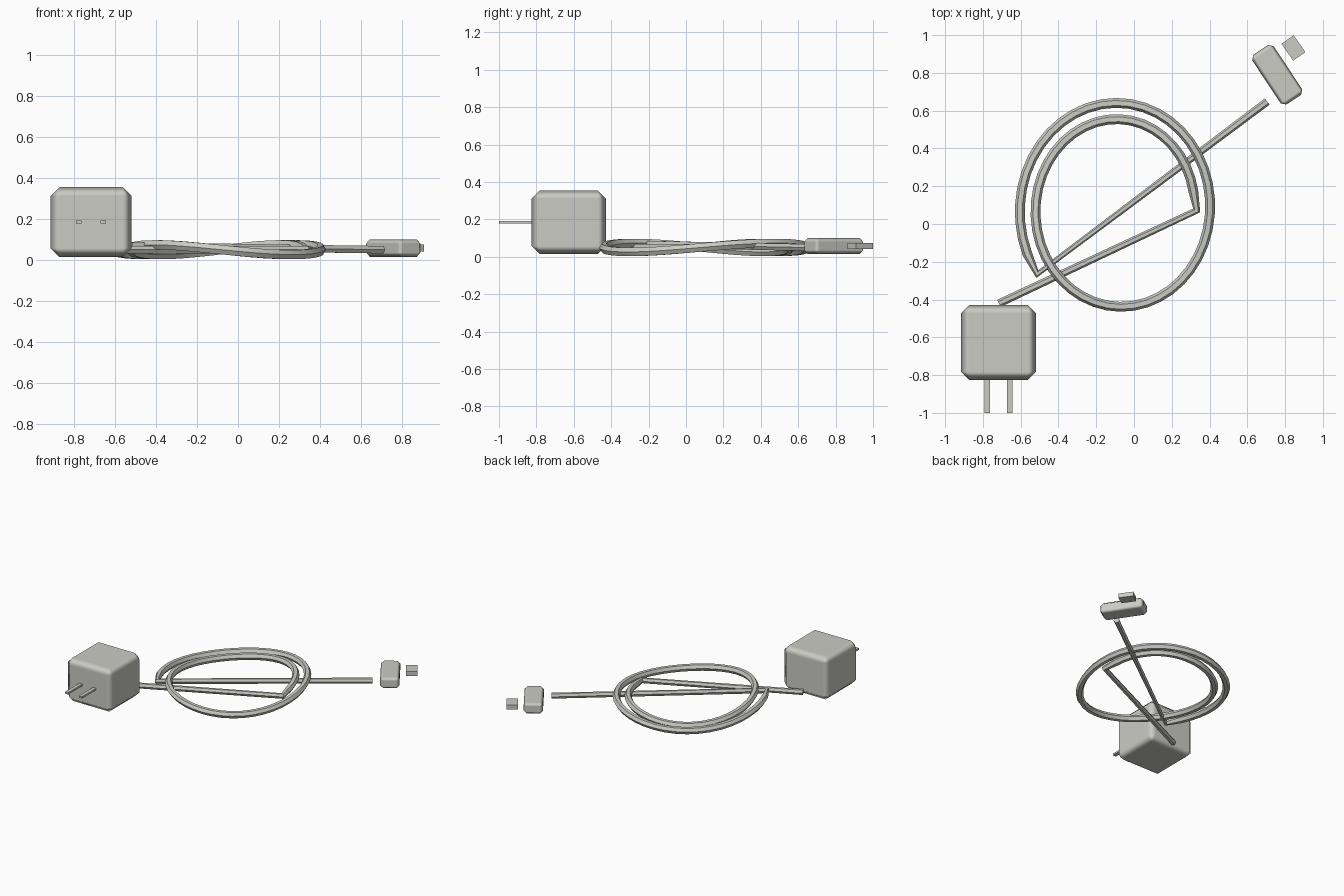
import bpy
from math import sin, cos, pi, radians

cube = bpy.data.objects.get("Cube")
if cube:
    bpy.data.objects.remove(cube, do_unlink=True)

# Single grey plastic for every part
grey = bpy.data.materials.new("warm_grey")
grey.use_nodes = True
COLOUR = (0.6, 0.6, 0.56, 1)
grey.diffuse_color = COLOUR
grey.node_tree.nodes["Principled BSDF"].inputs["Base Color"].default_value = COLOUR


def box(name, centre, size, turn=0, bevel=0):
    """Box with optional one-step chamfer and soft shading on the chamfers."""
    bpy.ops.mesh.primitive_cube_add(size=1, location=centre, rotation=(0, 0, radians(turn)))
    ob = bpy.context.object
    ob.name = name
    ob.scale = size
    bpy.ops.object.transform_apply(location=False, rotation=False, scale=True)
    ob.data.materials.append(grey)
    if bevel:
        mod = ob.modifiers.new("chamfer", 'BEVEL')
        mod.width = bevel
        mod.segments = 1
        mod.harden_normals = True
        bpy.ops.object.shade_smooth_by_angle(angle=radians(60))
    return ob


# Wall adapter and its two flat prongs
box("adapter_body", (-0.717, -0.627, 0.185), (0.396, 0.396, 0.34), bevel=0.043)
for side, x in (("right", -0.777), ("left", -0.658)):
    box(side + "_prong", (x, -0.905, 0.185), (0.027, 0.19, 0.014))

# Plug at the far end of the cable, with a separate metal tip
box("plug_grip", (0.758, 0.79, 0.058), (0.136, 0.316, 0.085), turn=33.6, bevel=0.021)
box("plug_tip", (0.844, 0.932, 0.058), (0.079, 0.109, 0.034), turn=35)


# Coiled cable: straight lead, widening wavy spiral, straight lead
def coil_point(angle):
    n = angle / pi
    return (-0.08 + (0.4 + 0.0415 * n) * cos(angle),
            0.08 + (0.4535 + 0.043 * n) * sin(angle),
            0.05 + 0.024 * sin(2 * angle))


LEAD, COIL, STEPS = 0.021, 0.026, 64
first, last = radians(12), radians(564)
path = [((-0.715, -0.42, 0.05), LEAD), ((0.332, 0.072, 0.05), LEAD)]
path += [(coil_point(first + (last - first) * i / STEPS), COIL) for i in range(STEPS + 1)]
path += [((-0.512, -0.265, 0.068), LEAD), ((0.705, 0.648, 0.05), LEAD)]

curve = bpy.data.curves.new("cable", 'CURVE')
curve.dimensions = '3D'
curve.twist_mode = 'Z_UP'
curve.bevel_depth = 1
curve.bevel_resolution = 1
curve.use_fill_caps = True
spline = curve.splines.new('POLY')
spline.points.add(len(path) - 1)
for point, (co, radius) in zip(spline.points, path):
    point.co = (*co, 1)
    point.radius = radius
curve.materials.append(grey)
cable = bpy.data.objects.new("cable", curve)
bpy.context.collection.objects.link(cable)

bpy.ops.object.select_all(action='DESELECT')
cable.select_set(True)
bpy.context.view_layer.objects.active = cable
bpy.ops.object.convert(target='MESH')
bpy.ops.object.shade_smooth_by_angle(angle=radians(30))
